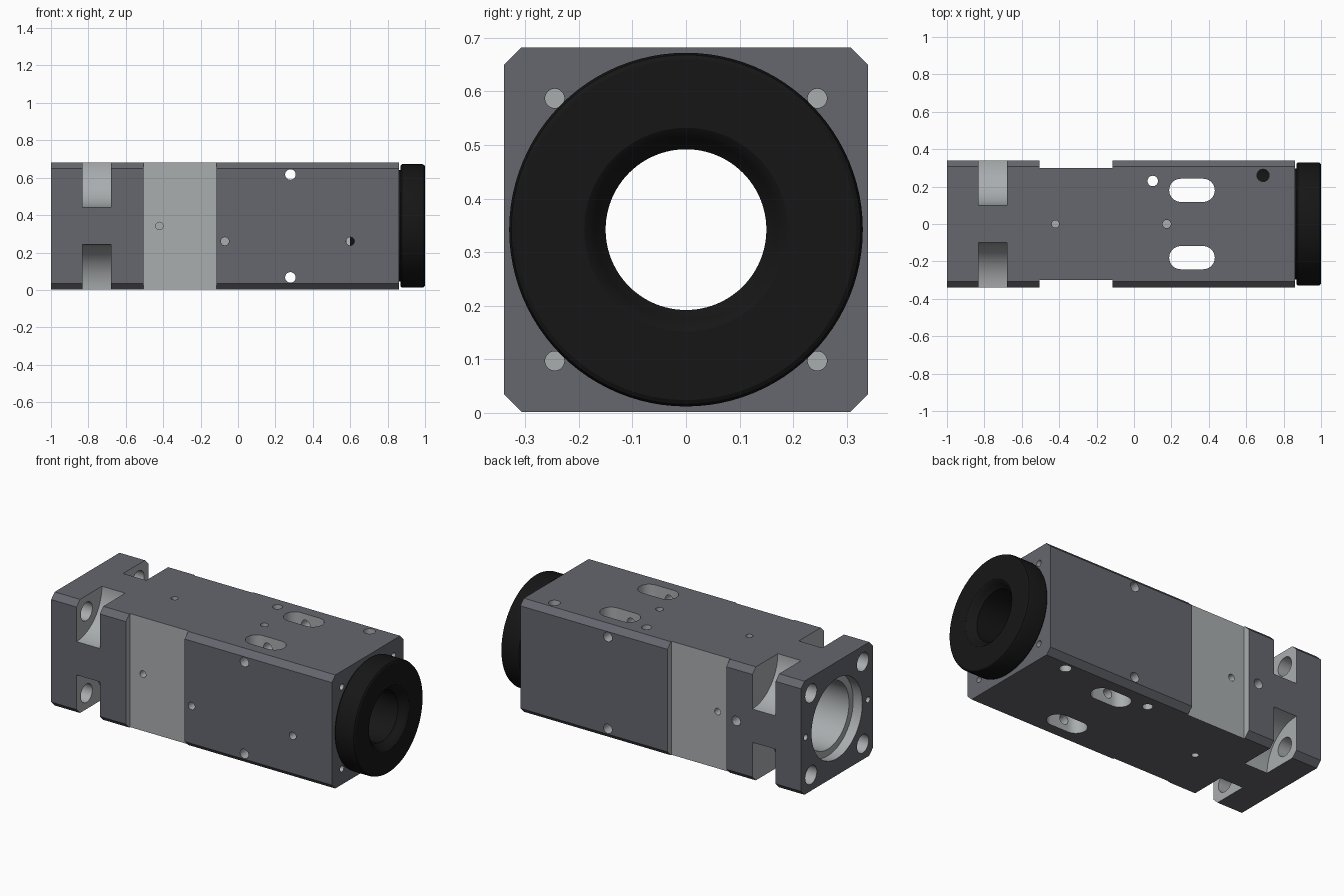
import bpy, bmesh, math
from mathutils import Vector, Matrix

if "Cube" in bpy.data.objects:
    bpy.data.objects.remove(bpy.data.objects["Cube"])

MID = 0.342   # height of the long axis
HALF = 0.34   # half width of the housing


def material(name, rgb):
    m = bpy.data.materials.new(name)
    m.diffuse_color = (*rgb, 1)
    m.use_nodes = True
    m.node_tree.nodes["Principled BSDF"].inputs["Base Color"].default_value = m.diffuse_color
    return m


dark = material("dark_grey", (0.13, 0.135, 0.155))
light = material("bare_metal", (0.40, 0.42, 0.43))
black = material("black", (0.008, 0.008, 0.008))


def make(name, bm, mat):
    bmesh.ops.recalc_face_normals(bm, faces=bm.faces)
    me = bpy.data.meshes.new(name)
    bm.to_mesh(me)
    bm.free()
    me.materials.append(mat)
    ob = bpy.data.objects.new(name, me)
    bpy.context.collection.objects.link(ob)
    return ob


def prism(name, profile, direction, origin, u, v, mat):
    """Extrude a flat outline along a direction."""
    bm = bmesh.new()
    o, u, v = Vector(origin), Vector(u), Vector(v)
    f = bm.faces.new([bm.verts.new(o + u * a + v * b) for a, b in profile])
    ext = bmesh.ops.extrude_face_region(bm, geom=[f])
    bmesh.ops.translate(bm, vec=Vector(direction),
                        verts=[e for e in ext["geom"] if isinstance(e, bmesh.types.BMVert)])
    return make(name, bm, mat)


def lathe(name, profile, mat, n=96):
    """Revolve closed (x, radius) outline about the long axis."""
    bm = bmesh.new()
    rings = []
    for i in range(n):
        a = math.tau * i / n
        rings.append([bm.verts.new((x, r * math.cos(a), MID + r * math.sin(a))) for x, r in profile])
    k = len(profile)
    for i in range(n):
        p, q = rings[i], rings[(i + 1) % n]
        for j in range(k):
            bm.faces.new((p[j], q[j], q[(j + 1) % k], p[(j + 1) % k]))
    return make(name, bm, mat)


cutters = []


def box_cut(x0, x1, y0, y1, z0, z1):
    cutters.append(prism("cutter", [(x0, y0), (x1, y0), (x1, y1), (x0, y1)],
                         (0, 0, z1 - z0), (0, 0, z0), (1, 0, 0), (0, 1, 0), light))


def hole(a, b, r, n=32):
    """Round cutter from point a to point b."""
    a, b = Vector(a), Vector(b)
    d = b - a
    bm = bmesh.new()
    m = Matrix.Translation((a + b) / 2) @ d.to_track_quat('Z', 'Y').to_matrix().to_4x4()
    bmesh.ops.create_cone(bm, cap_ends=True, segments=n, radius1=r, radius2=r, depth=d.length, matrix=m)
    cutters.append(make("cutter", bm, light))


# housing: square bar with chamfered long edges
c = 0.307
octagon = [(-c, -HALF), (c, -HALF), (HALF, -c), (HALF, c), (c, HALF), (-c, HALF), (-HALF, c), (-HALF, -c)]
housing = prism("housing", octagon, (1.86, 0, 0), (-1, 0, MID), (0, 1, 0), (0, 0, 1), dark)

# stepped bore through the housing
for x0, x1, r in ((-1.1, 0.95, 0.20), (-1.1, -0.94, 0.24), (0.58, 0.95, 0.30)):
    hole((x0, 0, MID), (x1, 0, MID), r, 96)

for s in (-1, 1):
    # shallow side recesses
    box_cut(-0.505, -0.115, min(s * 0.30, s * 0.5), max(s * 0.30, s * 0.5), -0.1, 0.8)
    # long slots through top and bottom
    slot = []
    for end, cx in ((0, 0.37), (1, 0.25)):
        for i in range(17):
            a = -math.pi / 2 + math.pi * (end + i / 16)
            slot.append((cx + 0.062 * math.cos(a), s * 0.18 + 0.062 * math.sin(a)))
    cutters.append(prism("cutter", slot, (0, 0, 0.9), (0, 0, -0.1), (1, 0, 0), (0, 1, 0), light))
    # cross holes near top and bottom
    z = MID + s * 0.275
    hole((0.28, -0.5, z), (0.28, 0.5, z), 0.028)
    # side recess holes and dowel holes in the mounting face
    hole((-0.42, s * 0.22, MID), (-0.42, s * 0.4, MID), 0.02)
    hole((-1.05, s * 0.295, MID), (-0.93, s * 0.295, MID), 0.018)
    for t in (-1, 1):
        # rounded corner pockets, mounting bolt holes, end face holes
        hole((-0.832, s * HALF, MID + t * HALF), (-0.678, s * HALF, MID + t * HALF), 0.24, 64)
        y, z = s * 0.245, MID + t * 0.245
        hole((-1.1, y, z), (-0.76, y, z), 0.055)
        hole((0.76, y, z), (0.95, y, z), 0.018)

# small front and back face holes
for x in (-0.07, 0.60):
    hole((x, -0.5, 0.26), (x, -0.27, 0.26), 0.022)
hole((-0.57, 0.26, MID), (-0.57, 0.5, MID), 0.028)

# small top and bottom holes
hole((0.10, 0.23, -0.1), (0.10, 0.23, 0.8), 0.028)
hole((0.69, 0.26, -0.1), (0.69, 0.26, 0.8), 0.033)
hole((0.175, 0, 0.6), (0.175, 0, 0.8), 0.022)
hole((-0.42, 0, 0.6), (-0.42, 0, 0.8), 0.02)
hole((-0.42, 0, -0.1), (-0.42, 0, 0.08), 0.02)

# cut everything, then drop the cutters
for cut in cutters:
    m = housing.modifiers.new("cut", 'BOOLEAN')
    m.object = cut
    m.operation = 'DIFFERENCE'
    m.solver = 'EXACT'
    m.material_mode = 'TRANSFER'
bpy.context.view_layer.update()
result = bpy.data.meshes.new_from_object(housing.evaluated_get(bpy.context.evaluated_depsgraph_get()))
housing.modifiers.clear()
housing.data = result
for cut in cutters:
    bpy.data.objects.remove(cut, do_unlink=True)

# black end ring with a neck reaching into the bore
ring = lathe("end_ring", [
    (0.60, 0.15), (0.60, 0.298), (0.868, 0.298), (0.868, 0.322), (0.876, 0.33),
    (0.985, 0.33), (0.995, 0.326), (1.0, 0.318), (1.0, 0.19), (0.994, 0.181),
    (0.98, 0.17), (0.965, 0.16), (0.955, 0.15)], black)

for ob in (housing, ring):
    bpy.ops.object.select_all(action='DESELECT')
    ob.select_set(True)
    bpy.context.view_layer.objects.active = ob
    bpy.ops.object.shade_smooth_by_angle(angle=math.radians(25))
